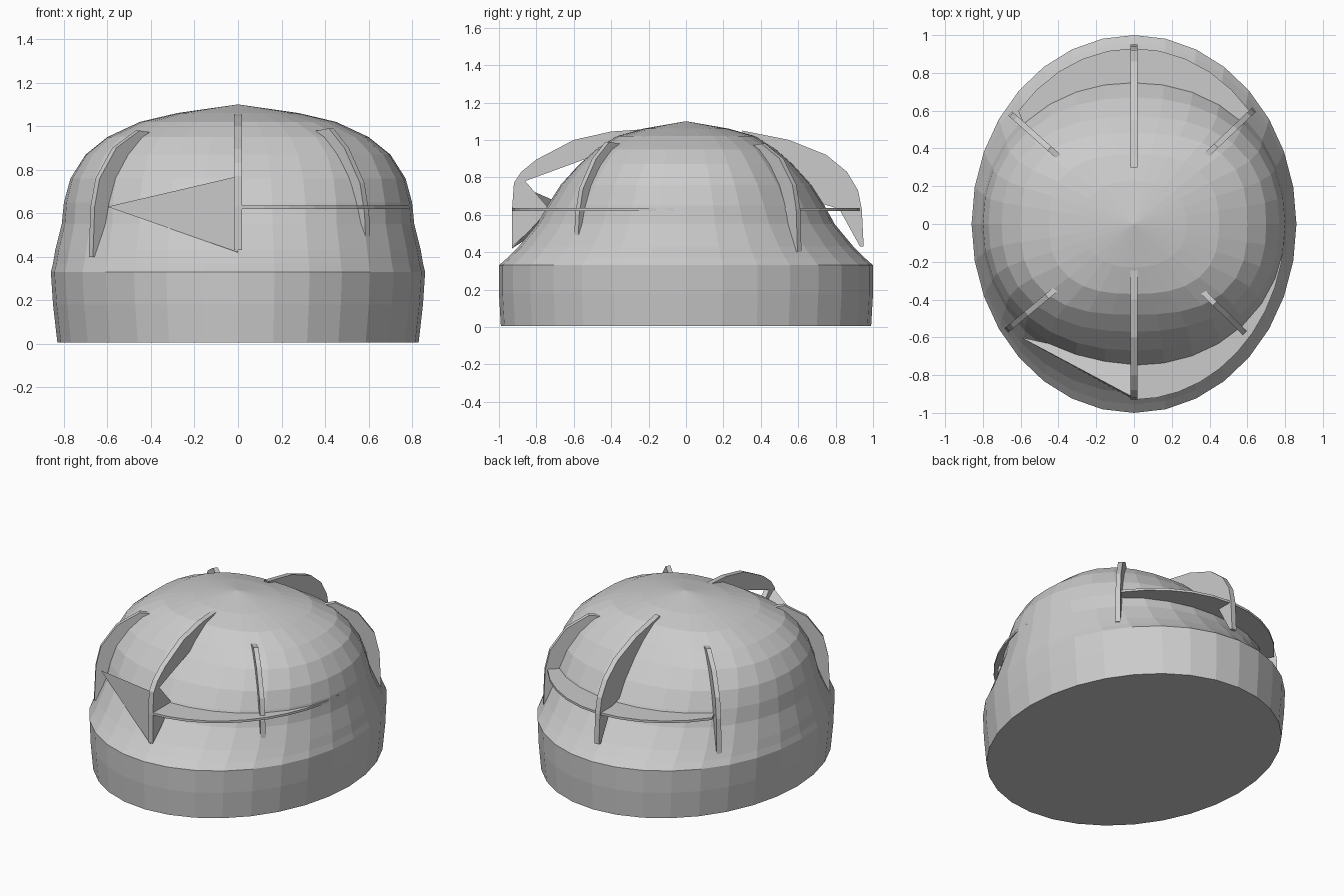
import bpy, bmesh, math

if "Cube" in bpy.data.objects:
    bpy.data.objects.remove(bpy.data.objects["Cube"])

def make(name, verts, faces):
    me = bpy.data.meshes.new(name)
    me.from_pydata(verts, [], faces)
    bm = bmesh.new()
    bm.from_mesh(me)
    bmesh.ops.recalc_face_normals(bm, faces=bm.faces)
    bm.to_mesh(me)
    bm.free()
    ob = bpy.data.objects.new(name, me)
    bpy.context.collection.objects.link(ob)
    return ob

def plate(name, pts, offset):
    """Thin slab: polygon points shifted half the offset either way."""
    n = len(pts)
    half = [o / 2 for o in offset]
    verts = [tuple(p[i] + s * half[i] for i in range(3)) for s in (-1, 1) for p in pts]
    faces = [tuple(range(n)), tuple(range(2 * n - 1, n - 1, -1))]
    faces += [(i, (i + 1) % n, n + (i + 1) % n, n + i) for i in range(n)]
    return make(name, verts, faces)

def ring_point(a, rx, ry, n):
    c, s = math.cos(a), math.sin(a)
    k = (abs(c) ** n + abs(s) ** n) ** (-1 / n)
    return rx * c * k, ry * s * k

# Body: lofted rings (z, x radius, y radius, squareness)
RINGS = [(0.005, .83, .99, 2), (.18, .85, 1.0, 2), (.33, .86, 1.0, 2),
         (.37, .85, .955, 2), (.43, .84, .895, 2), (.55, .81, .795, 2.05),
         (.65, .80, .74, 2.1), (.76, .77, .67, 2.2), (.87, .70, .57, 2.4),
         (.95, .60, .48, 2.7), (1.02, .45, .37, 2.6), (1.06, .28, .23, 2.2)]
SEG = 32
verts, faces = [], []
for z, rx, ry, n in RINGS:
    for i in range(SEG):
        verts.append((*ring_point(2 * math.pi * i / SEG, rx, ry, n), z))
for r in range(len(RINGS) - 1):
    for i in range(SEG):
        j = (i + 1) % SEG
        faces.append((r * SEG + i, r * SEG + j, (r + 1) * SEG + j, (r + 1) * SEG + i))
top = len(verts)
verts.append((0, 0, 1.1))
last = (len(RINGS) - 1) * SEG
faces += [(last + i, last + (i + 1) % SEG, top) for i in range(SEG)]
faces.append(tuple(range(SEG - 1, -1, -1)))
make("dome_body", verts, faces)

# Central vertical fins, front (open behind) and back
front_fin = [(-.18, 1.06), (-.4, 1.045), (-.6, 1.0), (-.8, .895), (-.88, .83), (-.92, .77),
             (-.93, .63), (-.93, .43), (-.85, .5), (-.73, .63), (-.86, .78), (-.45, .93), (-.25, .95)]
back_fin = [(.3, 1.05), (.55, 1.0), (.75, .92), (.86, .83), (.92, .73), (.94, .63),
            (.95, .43), (.93, .43), (.82, .63), (.6, .7), (.35, .9)]
for name, prof in (("front_fin", front_fin), ("back_fin", back_fin)):
    plate(name, [(0, y, z) for y, z in prof], (.035, 0, 0))

# Horizontal rim plates
def arc(a0, a1, rx, ry, n=10):
    angles = [math.radians(a0 + (a1 - a0) * i / n) for i in range(n + 1)]
    return [(rx * math.cos(a), ry * math.sin(a), .628) for a in angles]

plate("front_rim", arc(-90, -4, .80, .93) + arc(-4, -90, .72, .68), (0, 0, .015))
plate("back_rim", arc(40, 140, .80, .93) + arc(140, 40, .7, .66), (0, 0, .015))

# Front wedge panel between fin and left corner
make("front_wedge",
     [(0, -.93, .42), (0, -.92, .77), (-.6, -.60, .63), (0, -.73, .63)],
     [(0, 1, 2), (0, 2, 3), (1, 3, 2), (0, 3, 1)])

# Corner struts: radial blades
def strut(name, cx, cy, prof):
    r = math.hypot(cx, cy)
    dx, dy = cx / r, cy / r
    plate(name, [(d * dx, d * dy, z) for d, z in prof], (-dy * .03, dx * .03, 0))

strut("front_right_strut", .58, -.57,
      [(.45, .97), (.60, .99), (.70, .90), (.80, .74), (.83, .60), (.84, .43), (.6, .43)])
for name, cx, cy in (("back_right_strut", .63, .60), ("back_left_strut", -.65, .58),
                     ("front_left_strut", -.66, -.55)):
    strut(name, cx, cy,
          [(.45, .96), (.60, .98), (.74, .90), (.84, .76), (.87, .63), (.88, .40), (.6, .40)])
